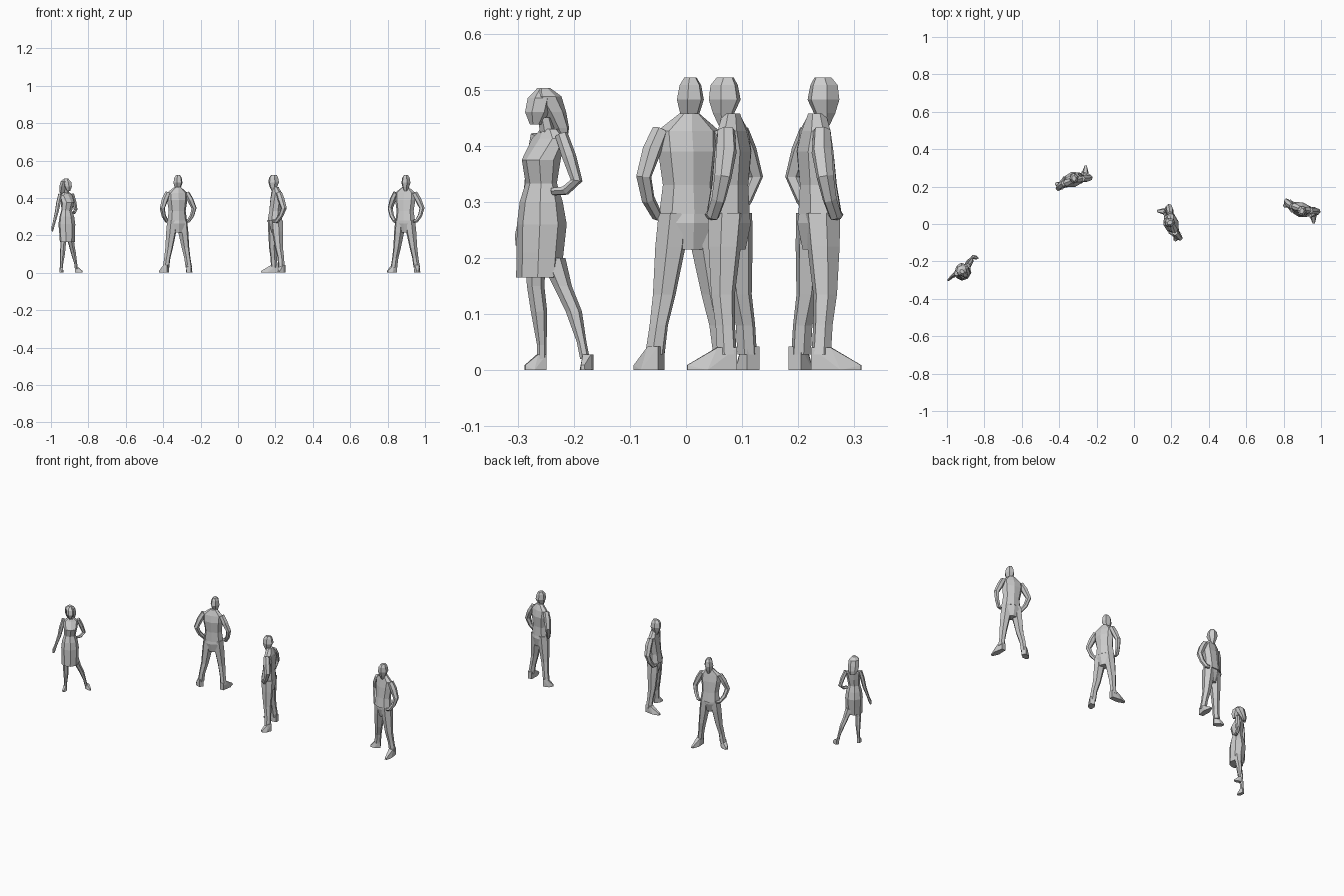
import bpy, bmesh, math
from mathutils import Matrix, Vector


def finish(bm, name, matrix):
    bm.transform(matrix)
    bmesh.ops.recalc_face_normals(bm, faces=bm.faces[:])
    me = bpy.data.meshes.new(name)
    bm.to_mesh(me)
    bm.free()
    bpy.context.collection.objects.link(bpy.data.objects.new(name, me))


def loft(name, rings, matrix, turn=0, n=8, follow=False):
    """Skin over elliptical rings (x, y, z, rx, ry); follow tilts rings along the path."""
    bm = bmesh.new()
    loops = []
    pts = [Vector(r[:3]) for r in rings]
    for i, r in enumerate(rings):
        q = Matrix.Rotation(math.radians(turn), 3, 'Z')
        if follow:
            t = pts[min(i + 1, len(pts) - 1)] - pts[max(i - 1, 0)]
            q = Vector((0, 0, -1)).rotation_difference(t.normalized()).to_matrix() @ q
        loop = []
        for k in range(n):
            a = 2 * math.pi * k / n
            loop.append(bm.verts.new(pts[i] + q @ Vector((r[3] * math.cos(a), r[4] * math.sin(a), 0))))
        loops.append(loop)
    for a, b in zip(loops, loops[1:]):
        for k in range(n):
            j = (k + 1) % n
            bm.faces.new((a[k], a[j], b[j], b[k]))
    bm.faces.new(loops[0])
    bm.faces.new(loops[-1])
    finish(bm, name, matrix)


def foot(name, heel, toe, top, w, matrix):
    """Wedge-shaped shoe: hull of heel, ball, toe and ankle opening."""
    bm = bmesh.new()
    h, t = Vector((*heel, 0)), Vector((*toe, 0))
    d = (t - h).normalized()
    s = Vector((-d.y, d.x, 0)) * w
    ball = h.lerp(t, .6)
    p = [h + s * .7, h - s * .7, ball + s, ball - s, t + s * .35, t - s * .35,
         t + s * .3 + Vector((0, 0, .009)), t - s * .3 + Vector((0, 0, .009))]
    for e in (0, .4):
        c = h.lerp(t, e) + Vector((0, 0, top))
        p += [c + s * .7, c - s * .7]
    vs = [bm.verts.new(v) for v in p]
    res = bmesh.ops.convex_hull(bm, input=vs)
    bmesh.ops.delete(bm, geom=[v for v in bm.verts if not v.link_faces], context='VERTS')
    finish(bm, name, matrix)


def man(tag, m):
    T = 15
    loft(tag + "_head", [(.004, .008, .522, .011, .016), (.004, .01, .508, .02, .026),
                         (.004, .009, .482, .025, .03), (.003, .011, .458, .018, .02),
                         (.003, .01, .436, .011, .01)], m, T, 6)
    loft(tag + "_jacket", [(.002, -.002, .457, .019, .017), (0, -.006, .426, .058, .025),
                           (0, -.006, .39, .056, .033), (0, 0, .33, .047, .034),
                           (0, .003, .278, .054, .04)], m, T)
    loft(tag + "_hips", [(0, .002, .3, .047, .034), (0, -.002, .262, .053, .037),
                         (.002, -.004, .215, .036, .025)], m, T)
    # arms: hands resting on the hips
    for side, arm in (("left", [(-.05, -.018, .427, .015, .016), (-.066, -.03, .39, .017, .019),
                                (-.08, -.044, .345, .014, .016), (-.072, -.028, .305, .012, .013),
                                (-.056, -.006, .276, .01, .012), (-.045, .014, .275, .007, .01)]),
                      ("right", [(.05, .006, .427, .015, .016), (.07, .006, .39, .017, .019),
                                 (.09, .012, .345, .014, .016), (.079, .02, .305, .012, .013),
                                 (.06, .03, .276, .01, .012), (.043, .036, .275, .007, .01)])):
        loft(f"{tag}_{side}_arm", arm, m, T, 6, True)
    # legs: wide stance, one foot forward
    loft(tag + "_left_leg", [(-.027, -.008, .28, .027, .034), (-.032, -.011, .22, .028, .031),
                             (-.043, -.018, .135, .021, .022), (-.053, -.028, .08, .017, .018),
                             (-.06, -.031, .028, .018, .018)], m, T, 6)
    loft(tag + "_right_leg", [(.027, .007, .28, .027, .034), (.032, .009, .22, .028, .03),
                              (.044, .012, .135, .021, .022), (.054, .008, .08, .017, .018),
                              (.062, .005, .028, .018, .018)], m, T, 6)
    foot(tag + "_left_shoe", (-.049, -.042), (-.095, -.016), .042, .018, m)
    foot(tag + "_right_shoe", (.061, -.012), (.067, .076), .04, .017, m)


def woman(tag, m):
    T = 38
    loft(tag + "_head", [(-.917, -.256, .5, .01, .012), (-.912, -.26, .485, .021, .023),
                         (-.908, -.265, .46, .02, .023), (-.906, -.268, .438, .009, .011)], m, T, 6)
    loft(tag + "_hair", [(-.919, -.254, .503, .01, .013), (-.921, -.25, .488, .028, .028),
                         (-.927, -.239, .46, .031, .022), (-.931, -.228, .432, .027, .015),
                         (-.931, -.222, .41, .016, .007)], m, T, 7)
    loft(tag + "_neck", [(-.914, -.252, .45, .012, .012), (-.918, -.245, .415, .015, .014)], m, T, 6)
    loft(tag + "_bodice", [(-.918, -.243, .43, .018, .014), (-.918, -.245, .413, .042, .02),
                           (-.911, -.258, .375, .036, .034), (-.916, -.258, .33, .031, .025)], m, T)
    loft(tag + "_skirt", [(-.916, -.258, .335, .031, .025), (-.915, -.258, .3, .042, .036),
                          (-.915, -.257, .26, .047, .043), (-.913, -.26, .21, .045, .04),
                          (-.912, -.263, .165, .044, .037)], m, T)
    # one arm hanging, one hand on the hip
    loft(tag + "_hanging_arm", [(-.95, -.265, .42, .011, .012), (-.96, -.272, .375, .012, .013),
                                (-.969, -.278, .325, .01, .011), (-.984, -.292, .265, .007, .008),
                                (-.991, -.298, .24, .009, .006), (-.993, -.3, .222, .004, .004)], m, T, 6, True)
    loft(tag + "_bent_arm", [(-.887, -.222, .42, .011, .012), (-.876, -.208, .38, .012, .013),
                             (-.868, -.195, .338, .01, .011), (-.876, -.215, .32, .008, .01),
                             (-.885, -.238, .318, .006, .009)], m, T, 6, True)
    loft(tag + "_straight_leg", [(-.93, -.268, .2, .019, .019), (-.935, -.268, .15, .015, .016),
                                 (-.938, -.262, .105, .014, .015), (-.943, -.257, .045, .008, .009),
                                 (-.944, -.257, .02, .008, .009)], m, T, 6)
    loft(tag + "_outer_leg", [(-.9, -.238, .2, .022, .024), (-.89, -.22, .15, .016, .017),
                              (-.88, -.2, .105, .014, .015), (-.868, -.186, .05, .008, .009),
                              (-.864, -.18, .02, .008, .009)], m, T, 6)
    foot(tag + "_straight_shoe", (-.947, -.25), (-.94, -.287), .028, .011, m)
    foot(tag + "_outer_shoe", (-.868, -.172), (-.832, -.184), .028, .011, m)


woman("woman", Matrix.Identity(4))
man("back_man", Matrix.Translation((-.325, .236, 0)))
man("middle_man", Matrix.Translation((.2, .004, 0)) @ Matrix.Rotation(math.radians(91), 4, 'Z'))
man("right_man", Matrix.Translation((.894, .078, 0)) @ Matrix.Diagonal((1, -1, 1, 1)))
